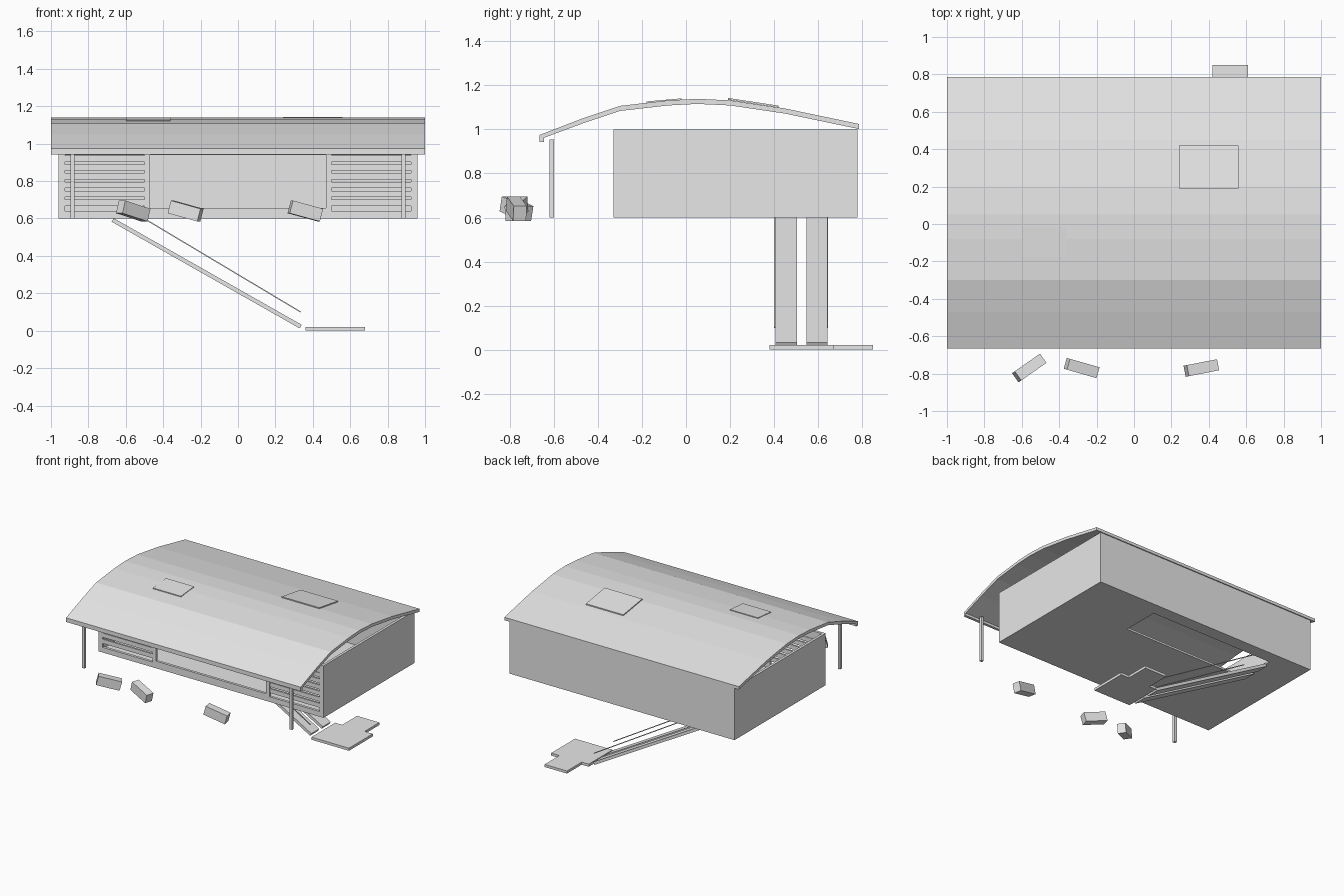
import bpy, bmesh, math
from mathutils import Vector, Matrix

if "Cube" in bpy.data.objects:
    bpy.data.objects.remove(bpy.data.objects["Cube"])

grey = bpy.data.materials.new("plain_grey")
grey.use_nodes = True
grey.diffuse_color = (0.8, 0.8, 0.8, 1)
grey.node_tree.nodes["Principled BSDF"].inputs["Base Color"].default_value = (0.8, 0.8, 0.8, 1)


def finish(name, bm):
    bmesh.ops.recalc_face_normals(bm, faces=bm.faces)
    mesh = bpy.data.meshes.new(name)
    bm.to_mesh(mesh)
    bm.free()
    obj = bpy.data.objects.new(name, mesh)
    bpy.context.collection.objects.link(obj)
    mesh.materials.append(grey)
    return obj


def block(name, size, matrix):
    bm = bmesh.new()
    bmesh.ops.create_cube(bm, size=1, matrix=matrix @ Matrix.Diagonal((*size, 1)))
    return finish(name, bm)


def box(name, x, y, z):
    """Axis-aligned box from (min, max) pairs."""
    size = [b - a for a, b in (x, y, z)]
    mid = [(a + b) / 2 for a, b in (x, y, z)]
    return block(name, size, Matrix.Translation(mid))


def beam(name, start, end, width, height):
    """Box running from start to end in the xz plane."""
    a, b = Vector(start), Vector(end)
    d = b - a
    turn = Matrix.Rotation(math.atan2(-d.z, d.x), 4, 'Y')
    return block(name, (d.length, width, height), Matrix.Translation((a + b) / 2) @ turn)


def prism(name, outline, axis, low, high):
    """Extrude an outline along x (outline in y, z) or z (outline in x, y)."""
    bm = bmesh.new()
    place = (lambda p: (low, *p)) if axis == 'x' else (lambda p: (*p, low))
    face = bm.faces.new([bm.verts.new(place(p)) for p in outline])
    new = bmesh.ops.extrude_face_region(bm, geom=[face])["geom"]
    move = (high - low, 0, 0) if axis == 'x' else (0, 0, high - low)
    bmesh.ops.translate(bm, vec=move, verts=[v for v in new if isinstance(v, bmesh.types.BMVert)])
    return finish(name, bm)


# Curved roof with a front lip
top = [(-0.665, 0.975), (-0.47, 1.05), (-0.3, 1.107), (-0.08, 1.132), (0.05, 1.139),
       (0.2, 1.132), (0.45, 1.095), (0.785, 1.025)]
under = [(y, z - 0.023) for y, z in reversed(top[1:])]
lip = [(-0.645, 0.962), (-0.645, 0.943), (-0.665, 0.943)]
prism("roof", top + under + lip, 'x', -1, 1)

# Roof skylights
for name, x, low, high in (("skylight_small", (-0.6, -0.36), (-0.18, 1.127), (-0.02, 1.141)),
                           ("skylight_large", (0.24, 0.56), (0.19, 1.143), (0.42, 1.108))):
    edge = [low, high, (high[0], high[1] - 0.008), (low[0], low[1] - 0.008)]
    prism(name, edge, 'x', *x)

# Hall floor, left open above the ramps
FRONT, BACK, SIDE = -0.33, 0.78, 0.96
FLOOR = (0.6, 0.615)
HOLE_X, HOLE_Y = (-0.67, 0.39), (0.39, 0.68)
box("floor_front", (-SIDE, SIDE), (FRONT, HOLE_Y[0]), FLOOR)
box("floor_back", (-SIDE, SIDE), (HOLE_Y[1], BACK), FLOOR)
box("floor_right", (-SIDE, HOLE_X[0]), HOLE_Y, FLOOR)
box("floor_left", (HOLE_X[1], SIDE), HOLE_Y, FLOOR)

# Hall walls
box("back_wall", (-SIDE, SIDE), (BACK - 0.02, BACK), (0.6, 1.0))
box("front_sill", (-SIDE, SIDE), (FRONT, FRONT + 0.02), (0.6, 0.64))
box("front_header", (-SIDE, SIDE), (FRONT, FRONT + 0.02), (0.94, 1.0))
box("centre_sill", (-0.47, 0.47), (FRONT, FRONT + 0.02), (0.64, 0.655))

for s, side in ((1, "left"), (-1, "right")):
    def span(a, b):
        return tuple(sorted((s * a, s * b)))

    box(side + "_wall", span(0.94, SIDE), (FRONT, BACK), (0.6, 1.0))
    box(side + "_front_jamb", span(0.925, 0.945), (FRONT, FRONT + 0.02), (0.64, 0.94))
    box(side + "_front_mullion", span(0.47, 0.5), (FRONT, FRONT + 0.02), (0.64, 0.94))
    # Horizontal louvre slats
    for i in range(6):
        z = 0.668 + i * 0.047
        box(f"{side}_slat_{i + 1}", span(0.5, 0.925), (FRONT + 0.003, FRONT + 0.017), (z, z + 0.033))
    # Porch post under the eave
    box(side + "_porch_post", span(0.875, 0.895), (-0.62, -0.6), (0.6, 0.955))

# Twin ramps with thin handrails
for name, y, rail_y in (("front_ramp", 0.455, 0.403), ("back_ramp", 0.595, 0.643)):
    beam(name, (-0.67, y, 0.592), (0.335, y, 0.022), 0.097, 0.022)
    beam(name + "_handrail", (-0.67, rail_y, 0.7), (0.335, rail_y, 0.1), 0.006, 0.006)

# Stepped landing plate at the foot of the ramps
landing = [(0.36, 0.38), (0.68, 0.38), (0.68, 0.67), (0.61, 0.67),
           (0.61, 0.85), (0.42, 0.85), (0.42, 0.67), (0.36, 0.67)]
prism("landing", landing, 'z', 0, 0.02)

# Tilted loose crates in front
for i, (x, yaw) in enumerate(((-0.56, 35), (-0.28, -16), (0.36, 11))):
    turn = Matrix.Rotation(math.radians(yaw), 4, 'Z') @ Matrix.Rotation(math.radians(15), 4, 'Y')
    block(f"crate_{i + 1}", (0.17, 0.06, 0.07), Matrix.Translation((x, -0.77, 0.64)) @ turn)
